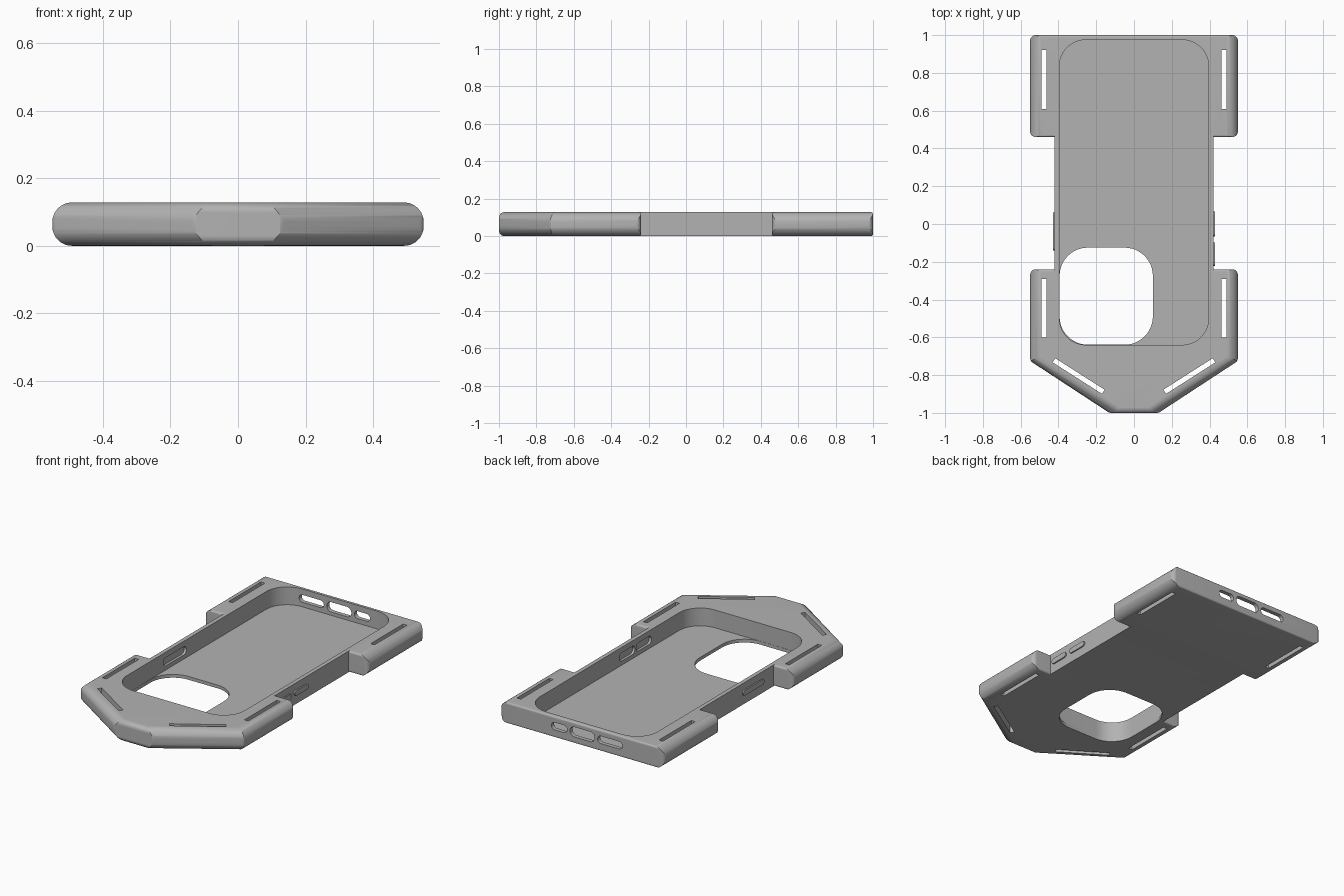
import bpy, bmesh, math
from mathutils import Vector, Matrix

if "Cube" in bpy.data.objects:
    bpy.data.objects.remove(bpy.data.objects["Cube"])

H = 0.128       # case height
FLOOR = 0.02    # floor thickness

grey = bpy.data.materials.new("case grey")
grey.use_nodes = True
grey.diffuse_color = (0.45, 0.45, 0.45, 1)
grey.node_tree.nodes["Principled BSDF"].inputs["Base Color"].default_value = (0.45, 0.45, 0.45, 1)


def loft(name, rings):
    """Closed solid through a stack of rings with equal point counts."""
    bm = bmesh.new()
    loops = [[bm.verts.new(p) for p in ring] for ring in rings]
    n = len(loops[0])
    for a, b in zip(loops, loops[1:]):
        for i in range(n):
            j = (i + 1) % n
            bm.faces.new((a[i], a[j], b[j], b[i]))
    bm.faces.new(loops[0][::-1])
    bm.faces.new(loops[-1])
    bmesh.ops.recalc_face_normals(bm, faces=bm.faces)
    me = bpy.data.meshes.new(name)
    bm.to_mesh(me)
    bm.free()
    me.materials.append(grey)
    ob = bpy.data.objects.new(name, me)
    bpy.context.collection.objects.link(ob)
    return ob


def prism(name, pts, z0, z1):
    return loft(name, [[(x, y, z) for x, y in pts] for z in (z0, z1)])


def rounded(pts, r, seg=8):
    """Fillet the corners of a counterclockwise convex outline."""
    out = []
    for i, p in enumerate(pts):
        p = Vector(p)
        a = (Vector(pts[i - 1]) - p).normalized()
        b = (Vector(pts[(i + 1) % len(pts)]) - p).normalized()
        half = a.angle(b) / 2
        c = p + (a + b).normalized() * r / math.sin(half)
        s = p + a * r / math.tan(half) - c
        turn = math.pi - 2 * half
        out += [tuple(c + Matrix.Rotation(turn * k / seg, 2) @ s) for k in range(seg + 1)]
    return out


def rect(x0, x1, y0, y1):
    return [(x0, y0), (x1, y0), (x1, y1), (x0, y1)]


def inset(pts, dists):
    """Move each edge of a convex outline inward by its own distance."""
    n = len(pts)
    lines = []
    for i in range(n):
        p, q = Vector(pts[i]), Vector(pts[(i + 1) % n])
        d = (q - p).normalized()
        lines.append((p + Vector((-d.y, d.x)) * dists[i], d))
    out = []
    for i in range(n):
        (p, d), (q, e) = lines[i - 1], lines[i]
        out.append(tuple(p + d * ((q - p).cross(e) / d.cross(e))))
    return out


def boolean(ob, tool, op):
    mod = ob.modifiers.new(op.lower(), 'BOOLEAN')
    mod.object, mod.operation, mod.solver = tool, op, 'EXACT'
    bpy.context.view_layer.objects.active = ob
    bpy.ops.object.modifier_apply(modifier=mod.name)
    bpy.data.objects.remove(tool)


def block(name, pts, radii, corner):
    """Block with its own edge rounding on each side, and filleted plan corners."""
    depths = sorted({round(r * (1 - math.cos(k * math.pi / 16)), 5)
                     for r in set(radii) for k in range(9)})
    levels = [(d, d) for d in depths] + [(H - d, d) for d in reversed(depths)]
    rings = []
    for z, d in levels:
        cut = [r - math.sqrt(max(0, r * r - max(0, r - d) ** 2)) for r in radii]
        rings.append([(x, y, z) for x, y in inset(pts, cut)])
    ob = loft(name, rings)
    boolean(ob, prism("plan", rounded(pts, corner), -0.1, 0.3), 'INTERSECT')
    return ob


# Body: waist with a wide block at each end
case = prism("phone_case_body", rect(-0.42, 0.42, -0.4, 0.6), 0, H)
back = block("back_block", rect(-0.55, 0.55, 0.46, 1), [0.012, 0.058, 0.012, 0.058], 0.03)
front = block("front_block",
              [(-0.55, -0.725), (-0.13, -1), (0.13, -1), (0.55, -0.725), (0.55, -0.24), (-0.55, -0.24)],
              [0.055, 0.03, 0.055, 0.058, 0.012, 0.058], 0.03)
boolean(case, back, 'UNION')
boolean(case, front, 'UNION')

# Pocket and camera opening
boolean(case, prism("pocket", rounded(rect(-0.395, 0.395, -0.64, 0.975), 0.14, 12), FLOOR, 0.3), 'DIFFERENCE')
boolean(case, prism("opening", rounded(rect(-0.394, 0.1, -0.639, -0.125), 0.15, 12), -0.1, 0.1), 'DIFFERENCE')

# Strap slots
for side in (-1, 1):
    for y0, y1 in ((0.61, 0.92), (-0.6, -0.29)):
        x = 0.4765 * side
        boolean(case, prism("slot", rect(x - 0.013, x + 0.013, y0, y1), -0.1, 0.3), 'DIFFERENCE')
    slot = prism("slot", rect(-0.155, 0.155, -0.013, 0.013), -0.1, 0.3)
    slot.data.transform(Matrix.Translation((0.293 * side, -0.805, 0))
                        @ Matrix.Rotation(side * math.radians(32.5), 4, 'Z'))
    boolean(case, slot, 'DIFFERENCE')


def pill(name, length, height, depth):
    """Pill outline in local x and y, extruded along local z."""
    return prism(name, rounded(rect(-length / 2, length / 2, -height / 2, height / 2), height * 0.49),
                 -depth / 2, depth / 2)


# Port holes through the back wall
for x, w, h in ((-0.19, 0.165, 0.045), (-0.005, 0.165, 0.06), (0.15, 0.105, 0.045)):
    hole = pill("port", w, h, 0.1)
    hole.data.transform(Matrix.Translation((x, 0.99, 0.07)) @ Matrix.Rotation(math.pi / 2, 4, 'X'))
    boolean(case, hole, 'DIFFERENCE')

# Side buttons: raised pad outside, recess inside
upright = Matrix.Rotation(math.pi / 2, 4, 'Z') @ Matrix.Rotation(math.pi / 2, 4, 'X')
buttons = []
for name, side, y, w in (("left_front_button", 1, -0.16, 0.125), ("left_back_button", 1, 0.0, 0.13),
                         ("right_button", -1, -0.04, 0.2)):
    recess = pill("recess", w + 0.02, 0.05, 0.03)
    recess.data.transform(Matrix.Translation((0.395 * side, y, 0.07)) @ upright)
    boolean(case, recess, 'DIFFERENCE')
    pad = pill(name, w, 0.032, 0.016)
    pad.data.transform(Matrix.Translation((0.42 * side, y, 0.07)) @ upright)
    buttons.append(pad)

# Smooth shading with sharp edges kept
bpy.ops.object.select_all(action='DESELECT')
for ob in [case] + buttons:
    ob.select_set(True)
bpy.context.view_layer.objects.active = case
bpy.ops.object.shade_smooth_by_angle(angle=math.radians(30))
